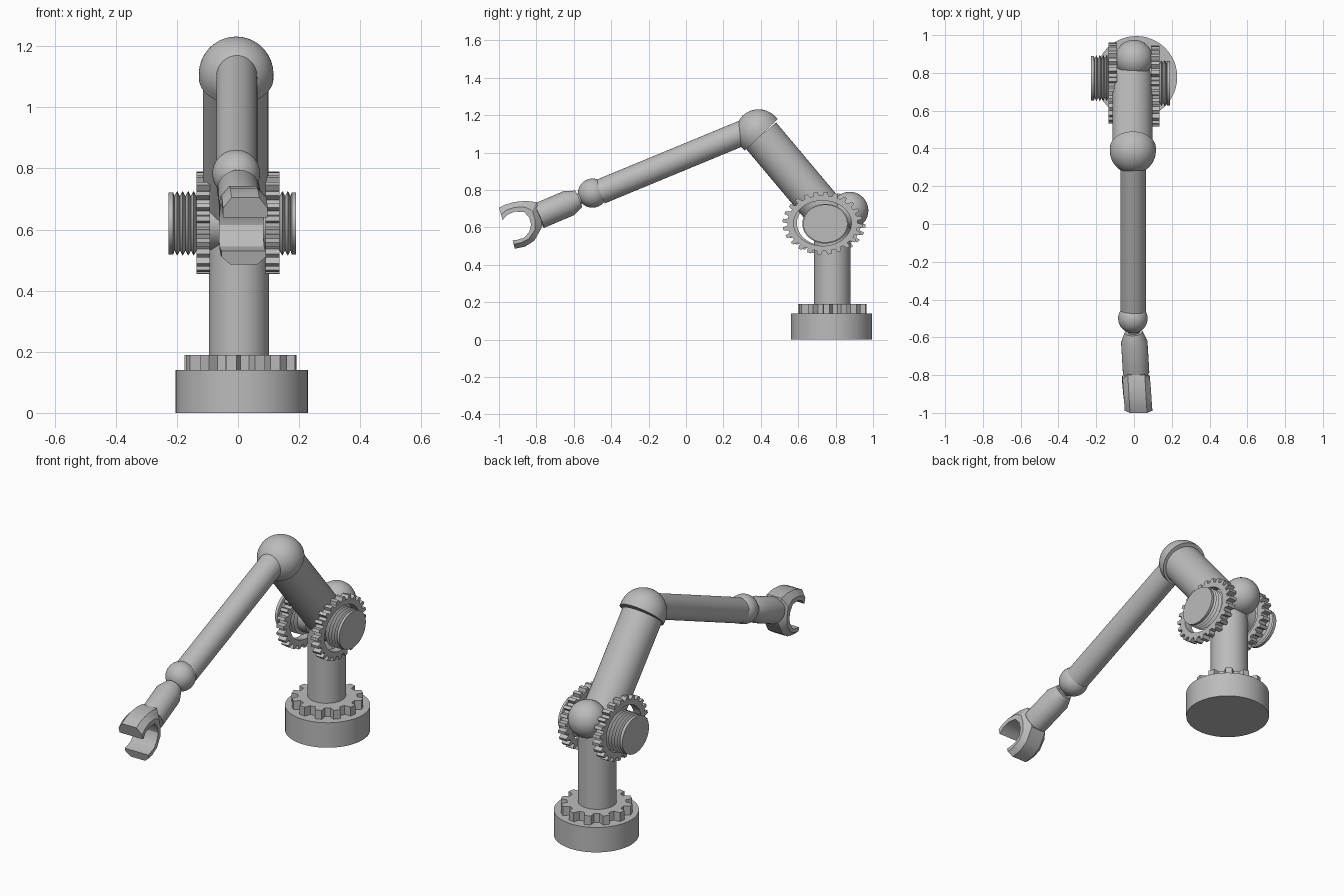
import bpy
import bmesh
from math import sin, cos, pi, radians
from mathutils import Vector, Matrix

cube = bpy.data.objects.get("Cube")
if cube:
    bpy.data.objects.remove(cube, do_unlink=True)

grey = bpy.data.materials.new("plain grey")
grey.use_nodes = True
grey.diffuse_color = (0.5, 0.5, 0.5, 1)
grey.node_tree.nodes["Principled BSDF"].inputs["Base Color"].default_value = grey.diffuse_color
parts = []


def finish(name, bm, matrix=Matrix()):
    bmesh.ops.remove_doubles(bm, verts=bm.verts, dist=1e-5)
    bm.transform(matrix)
    bmesh.ops.recalc_face_normals(bm, faces=bm.faces)
    mesh = bpy.data.meshes.new(name)
    bm.to_mesh(mesh)
    bm.free()
    mesh.materials.append(grey)
    obj = bpy.data.objects.new(name, mesh)
    bpy.context.collection.objects.link(obj)
    parts.append(obj)


def skin(bm, rings, closed=False):
    """Bridge a row of closed point rings with quads."""
    rows = [[bm.verts.new(p) for p in ring] for ring in rings]
    pairs = list(zip(rows, rows[1:]))
    if closed:
        pairs.append((rows[-1], rows[0]))
    for a, b in pairs:
        for i in range(len(a)):
            j = (i + 1) % len(a)
            bm.faces.new((a[i], a[j], b[j], b[i]))
    return rows


def along(start, direction):
    turn = Vector(direction).to_track_quat('Z', 'Y').to_matrix().to_4x4()
    return Matrix.Translation(start) @ turn


def lathe(name, profile, matrix, sides=48):
    """Turn (radius, height) points around local z."""
    bm = bmesh.new()
    angles = [2 * pi * i / sides for i in range(sides)]
    skin(bm, [[(r * cos(a), r * sin(a), h) for a in angles] for r, h in profile])
    finish(name, bm, matrix)


def rod(name, start, end, radius):
    span = Vector(end) - Vector(start)
    length = span.length
    lathe(name, [(0, 0), (radius, 0), (radius, length), (0, length)], along(start, span))


def dome(radius, low=-pi / 2, steps=20):
    angles = [low + (pi / 2 - low) * i / steps for i in range(steps + 1)]
    return [(radius * max(cos(a), 0), radius * sin(a)) for a in angles]


def gear(name, teeth, outer, root, inner, height, matrix):
    """Ring with trapezoid teeth, extruded along local z."""
    outline = []
    for i in range(teeth):
        for step, r in ((0, root), (0.36, root), (0.5, outer), (0.86, outer)):
            outline.append((2 * pi * (i + step) / teeth, r))

    def ring(z, hole):
        return [((inner if hole else r) * cos(a), (inner if hole else r) * sin(a), z)
                for a, r in outline]
    bm = bmesh.new()
    skin(bm, [ring(0, True), ring(0, False), ring(height, False), ring(height, True)], closed=True)
    finish(name, bm, matrix)


# Base, toothed collar and column
rod("base", (0.012, 0.778, 0), (0.012, 0.778, 0.14), 0.217)
gear("base_gear", 12, 0.184, 0.15, 0.06, 0.06, Matrix.Translation((0.008, 0.782, 0.13)))
rod("column", (0.003, 0.782, 0.13), (0.003, 0.782, 0.67), 0.098)
lathe("shoulder_ball", dome(0.1), Matrix.Translation((0, 0.875, 0.69)))

# Upper arm and domed elbow
shoulder, elbow = (-0.008, 0.78, 0.64), (-0.008, 0.40, 1.092)
rod("upper_arm", shoulder, elbow, 0.107)
lathe("elbow_dome", [(0, -0.02), (0.122, -0.02)] + dome(0.122, 0),
      along((-0.006, 0.388, 1.109), (0, -0.69, 0.72)))

# Forearm and wrist
wrist = (-0.006, -0.50, 0.783)
rod("forearm", (-0.004, 0.36, 1.129), (-0.004, -0.46, 0.79), 0.067)
lathe("wrist_ball", dome(0.078), Matrix.Translation(wrist))

# Oval shoulder gears and threaded plugs on both sides
quarter = Matrix.Rotation(pi / 2, 4, 'Y')
for label, side, gear_y, plug_y, end in (("left", 1, 0.73, 0.745, 0.19),
                                         ("right", -1, 0.747, 0.772, 0.228)):
    oval = Matrix.Diagonal((0.168, 0.214, 1, 1))
    gear_x = 0.09 if side > 0 else -0.136
    gear("shoulder_gear_" + label, 24, 1, 0.88, 0.72, 0.045,
         Matrix.Translation((gear_x, gear_y, 0.622)) @ quarter @ oval)
    threads = [(0, 0.05), (0.84, 0.05)]
    x = 0.1
    while x < end - 0.025:
        threads += [(0.84, x), (1, x + 0.009)]
        x += 0.018
    threads += [(0.84, x), (0.96, x + 0.004), (0.96, end), (0, end)]
    lathe("threaded_plug_" + label, [(r, side * h) for r, h in threads],
          Matrix.Translation((0, plug_y, 0.62)) @ quarter @ Matrix.Diagonal((0.106, 0.123, 1, 1)))

# Hand body with a tapered back
lathe("hand_body", [(0, 0.03), (0.03, 0.03), (0.03, 0.08), (0.048, 0.08),
                    (0.07, 0.135), (0.07, 0.312), (0, 0.312)],
      along(wrist, (0.055, -0.92, -0.39)))

# Open claw: (outer y, outer z, inner y, inner z) from upper tip to lower tip
claw = [(-1.0, 0.705, -0.98, 0.64), (-0.965, 0.722, -0.955, 0.668),
        (-0.92, 0.735, -0.915, 0.684), (-0.86, 0.742, -0.865, 0.682),
        (-0.80, 0.735, -0.838, 0.652), (-0.78, 0.67, -0.828, 0.615),
        (-0.768, 0.605, -0.838, 0.575), (-0.81, 0.53, -0.865, 0.545),
        (-0.86, 0.497, -0.90, 0.534), (-0.915, 0.486, -0.927, 0.53)]
section = [(-0.073, 0), (-0.073, 0.45), (-0.045, 1), (0.045, 1), (0.073, 0.45), (0.073, 0)]
bm = bmesh.new()
rings = []
for oy, oz, iy, iz in claw:
    shift = -0.006 - 0.06 * (oy + 0.5)
    rings.append([(shift + x, iy + (oy - iy) * t, iz + (oz - iz) * t) for x, t in section])
rows = skin(bm, rings)
bm.faces.new(rows[0])
bm.faces.new(rows[-1])
finish("claw", bm)

# Smooth the round surfaces, keep edges crisp
bpy.ops.object.select_all(action='DESELECT')
for obj in parts:
    obj.select_set(True)
bpy.context.view_layer.objects.active = parts[0]
bpy.ops.object.shade_smooth_by_angle(angle=radians(28))
